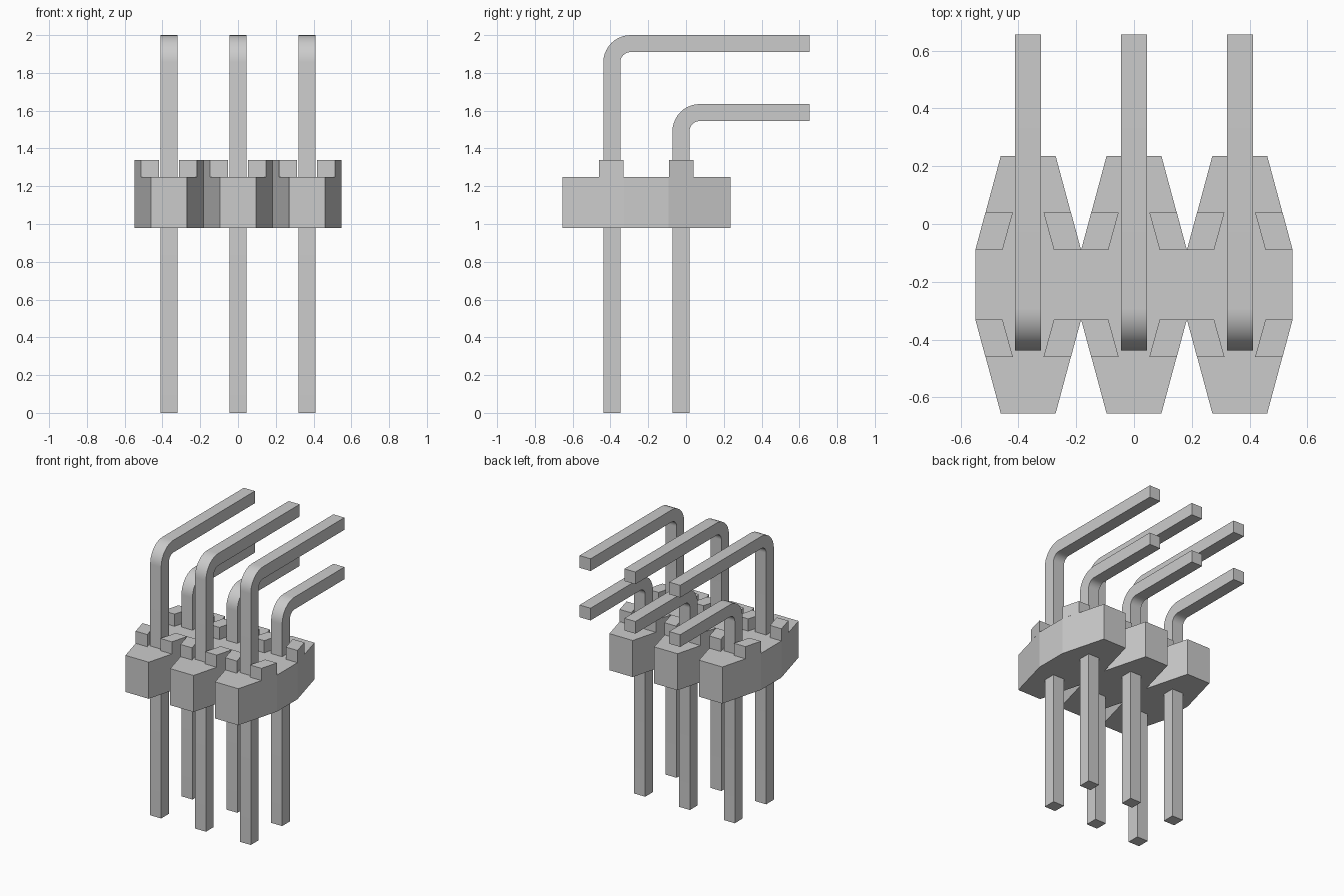
import bpy, bmesh, math

if "Cube" in bpy.data.objects:
    bpy.data.objects.remove(bpy.data.objects["Cube"])

PITCH = 0.366
CENTRES = (-PITCH, 0, PITCH)
HALF = PITCH / 2
MID_Y = -0.21


def prism(name, outline, axis, lo, hi, smooth=False):
    """Extrude a closed 2D outline along x (outline in y,z) or z (outline in x,y)."""
    bm = bmesh.new()
    pts = [(lo, a, b) if axis == 'x' else (a, b, lo) for a, b in outline]
    face = bm.faces.new([bm.verts.new(p) for p in pts])
    ext = bmesh.ops.extrude_face_region(bm, geom=[face])
    vec = (hi - lo, 0, 0) if axis == 'x' else (0, 0, hi - lo)
    verts = [g for g in ext['geom'] if isinstance(g, bmesh.types.BMVert)]
    bmesh.ops.translate(bm, verts=verts, vec=vec)
    bmesh.ops.recalc_face_normals(bm, faces=bm.faces)
    mesh = bpy.data.meshes.new(name)
    bm.to_mesh(mesh)
    bm.free()
    obj = bpy.data.objects.new(name, mesh)
    bpy.context.collection.objects.link(obj)
    if smooth:
        bpy.context.view_layer.objects.active = obj
        obj.select_set(True)
        bpy.ops.object.shade_smooth_by_angle(angle=math.radians(30))
        obj.select_set(False)
    return obj


# Housing: one block with three tapered lobes front and back
front = [(-PITCH - HALF, -0.328)]
for cx in CENTRES:
    front += [(cx - 0.095, -0.655), (cx + 0.095, -0.655), (cx + HALF, -0.328)]
back = [(x, 2 * MID_Y - y) for x, y in reversed(front)]
prism("housing", front + back, 'z', 0.98, 1.25)

# Raised spacer feet: four slanted blocks on each lobe
foot = [(0.089, 0.12), (HALF, 0.12), (0.148, 0.25), (0.053, 0.25)]
for cx in CENTRES:
    for sx in (-1, 1):
        for sy in (-1, 1):
            prism("spacer_foot", [(cx + sx * x, MID_Y + sy * y) for x, y in foot],
                  'z', 1.25, 1.34)


# Bent pins: vertical leg, rounded elbow, horizontal arm
def pin_outline(y, top, w=0.09, r=0.145, end=0.655, steps=10):
    y0 = y - w / 2
    angles = [math.pi - math.pi / 2 * i / steps for i in range(steps + 1)]

    def arc(rad):
        return [(y0 + r + rad * math.cos(a), top - r + rad * math.sin(a)) for a in angles]

    return [(y0, 0)] + arc(r) + [(end, top), (end, top - w)] + arc(r - w)[::-1] + [(y0 + w, 0)]


for cx in CENTRES:
    for name, y, top in (("tall_pin", -0.393, 2.0), ("short_pin", -0.027, 1.635)):
        prism(name, pin_outline(y, top), 'x', cx - 0.045, cx + 0.045, smooth=True)
